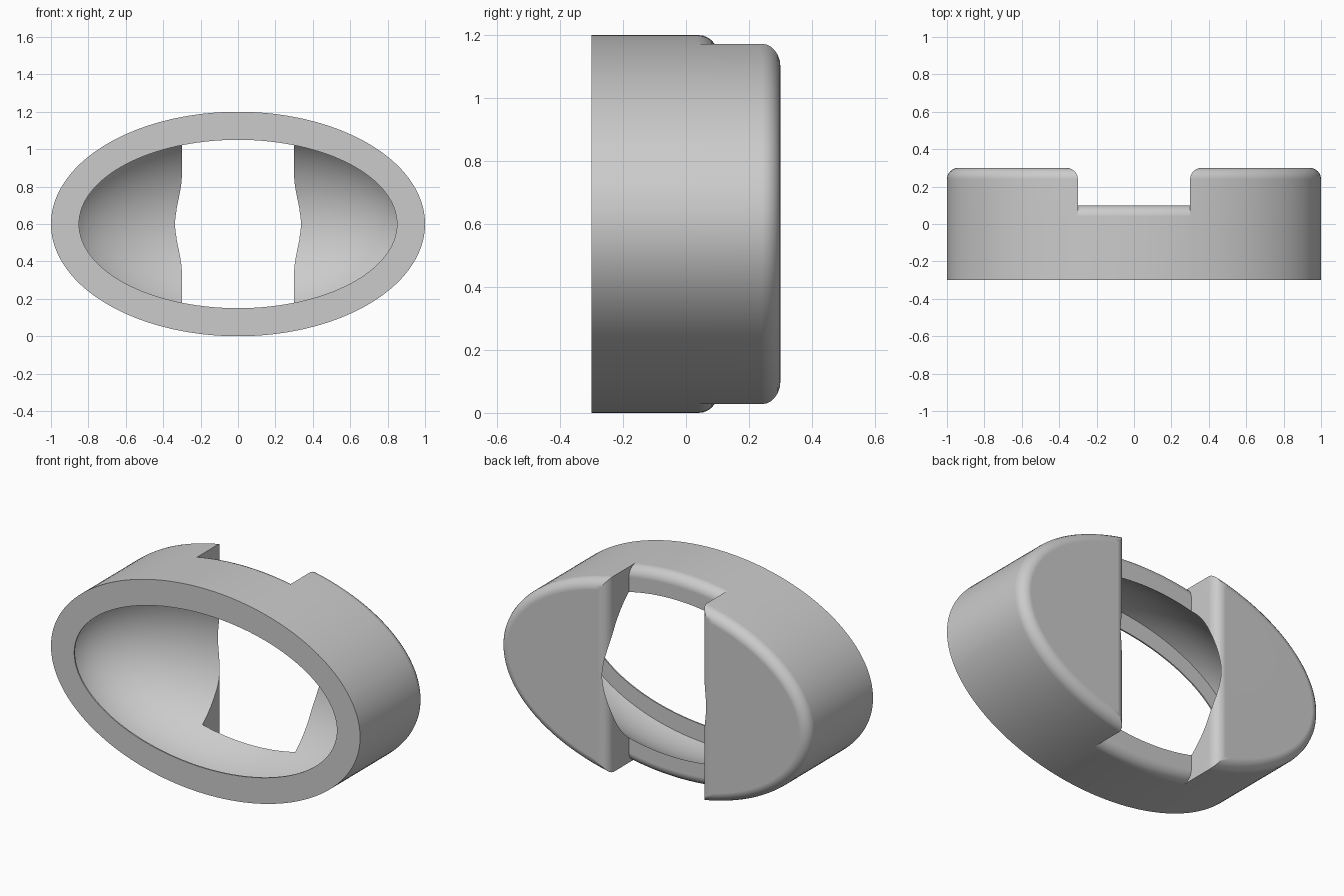
import bpy, bmesh, math
from mathutils import Matrix

cube = bpy.data.objects.get("Cube")
if cube:
    bpy.data.objects.remove(cube, do_unlink=True)

A, B = 1.0, 0.6                 # outer half width and half height
FRONT, RIM, BACK = -0.30, 0.10, 0.30
SLOT, R = 0.30, 0.06            # slot half width, edge rounding
LIP = 0.008                     # thickness of the front lip
ZC = 0.6
N_SIDE, N_MID, N_R = 64, 24, 6

grey = bpy.data.materials.new("plain grey")
grey.use_nodes = True
grey.diffuse_color = (0.6, 0.6, 0.6, 1)
bsdf = grey.node_tree.nodes["Principled BSDF"]
bsdf.inputs["Base Color"].default_value = (0.6, 0.6, 0.6, 1)
bsdf.inputs["Roughness"].default_value = 0.6

# (inset, depth below the face) steps of a quarter-round edge
ROUND = [(R * (1 - math.cos(a)), R * (1 - math.sin(a)))
         for a in (math.pi / 2 * i / N_R for i in range(N_R + 1))]


def side_arc(s, sign):
    """Outline of one end block, inset by s, from bottom slot corner to top."""
    t0 = math.acos((SLOT + s) / (A - s))
    ts = [-t0 + 2 * t0 * i / N_SIDE for i in range(N_SIDE + 1)]
    return [(sign * (A - s) * math.cos(t), (B - s) * math.sin(t)) for t in ts]


def mid_arc(s, sign):
    """Top or bottom edge of the bridge across the slot, inset by s."""
    xs = [-SLOT + 2 * SLOT * i / N_MID for i in range(N_MID + 1)]
    return [(x, sign * (B - s) * math.sqrt(1 - (x / (A - s)) ** 2)) for x in xs]


bm = bmesh.new()


def face(points):
    bm.faces.new([bm.verts.new((x, y, z + ZC)) for x, y, z in points])


def at(outline, y):
    return [(x, y, z) for x, z in outline]


def strip(p, q):
    for i in range(len(p) - 1):
        face([p[i], p[i + 1], q[i + 1], q[i]])


# Oval front
outline = (side_arc(0, 1) + mid_arc(0, 1)[::-1][1:-1]
           + side_arc(0, -1)[::-1] + mid_arc(0, -1)[1:-1])
face(at(outline, FRONT))

# Bridges with rounded back edge
for sign in (1, -1):
    rows = [at(mid_arc(0, sign), FRONT)]
    rows += [at(mid_arc(s, sign), RIM - d) for s, d in ROUND]
    for p, q in zip(rows, rows[1:]):
        strip(p, q)
face(at(mid_arc(R, 1) + mid_arc(R, -1)[::-1], RIM))

# End blocks with rounded back edge and slot wall
for sign in (1, -1):
    rows = [at(side_arc(s, sign), BACK - d) for s, d in ROUND]
    strip(at(side_arc(0, sign), FRONT), at(side_arc(0, sign), RIM - R))
    strip(at(side_arc(0, sign), RIM - R), rows[0])
    for p, q in zip(rows, rows[1:]):
        strip(p + p[:1], q + q[:1])
    face(rows[-1])
    end = -1 if sign > 0 else 0
    foot = [at(mid_arc(s, 1), RIM - d)[end] for s, d in ROUND]
    foot += [(x, y, -z) for x, y, z in foot[::-1]]
    face(foot + [rows[0][0], rows[0][-1]])

bmesh.ops.remove_doubles(bm, verts=bm.verts[:], dist=1e-5)
bmesh.ops.recalc_face_normals(bm, faces=bm.faces[:])


def make_object(name, mesh_bm):
    mesh = bpy.data.meshes.new(name)
    mesh_bm.to_mesh(mesh)
    mesh_bm.free()
    mesh.materials.append(grey)
    ob = bpy.data.objects.new(name, mesh)
    bpy.context.collection.objects.link(ob)
    return ob


body = make_object("slotted_oval_shell", bm)

# Cutters: oval mouth through the lip, and a domed cavity cut off flat behind it
turn = Matrix.Rotation(math.pi / 2, 4, 'X')
cut = bmesh.new()
bmesh.ops.create_cone(cut, cap_ends=True, segments=128, radius1=1, radius2=1, depth=1,
                      matrix=Matrix.Translation((0, FRONT, ZC))
                      @ Matrix.Diagonal((0.85, 0.1, 0.45, 1)) @ turn)
mouth = make_object("mouth_cutter", cut)
cut = bmesh.new()
bmesh.ops.create_uvsphere(cut, u_segments=128, v_segments=64, radius=1,
                          matrix=Matrix.Translation((0, -0.2, ZC))
                          @ Matrix.Diagonal((0.95, 0.529, 0.56, 1)) @ turn)
sliced = bmesh.ops.bisect_plane(cut, geom=cut.verts[:] + cut.edges[:] + cut.faces[:],
                                plane_co=(0, FRONT + LIP, 0), plane_no=(0, -1, 0),
                                clear_outer=True)["geom_cut"]
bmesh.ops.contextual_create(cut, geom=[e for e in sliced if isinstance(e, bmesh.types.BMEdge)])
bmesh.ops.recalc_face_normals(cut, faces=cut.faces[:])
cavity = make_object("cavity_cutter", cut)

bpy.ops.object.select_all(action='DESELECT')
bpy.context.view_layer.objects.active = body
body.select_set(True)
for cutter in (cavity, mouth):
    cutter.hide_render = True
    mod = body.modifiers.new("cut", 'BOOLEAN')
    mod.operation = 'DIFFERENCE'
    mod.solver = 'EXACT'
    mod.object = cutter
    bpy.ops.object.modifier_apply(modifier=mod.name)
    bpy.data.objects.remove(cutter, do_unlink=True)

# Smooth curves, crisp edges, flat faces kept flat
bpy.ops.object.shade_smooth_by_angle(angle=math.radians(25))
weighted = body.modifiers.new("flat faces", 'WEIGHTED_NORMAL')
weighted.keep_sharp = True
